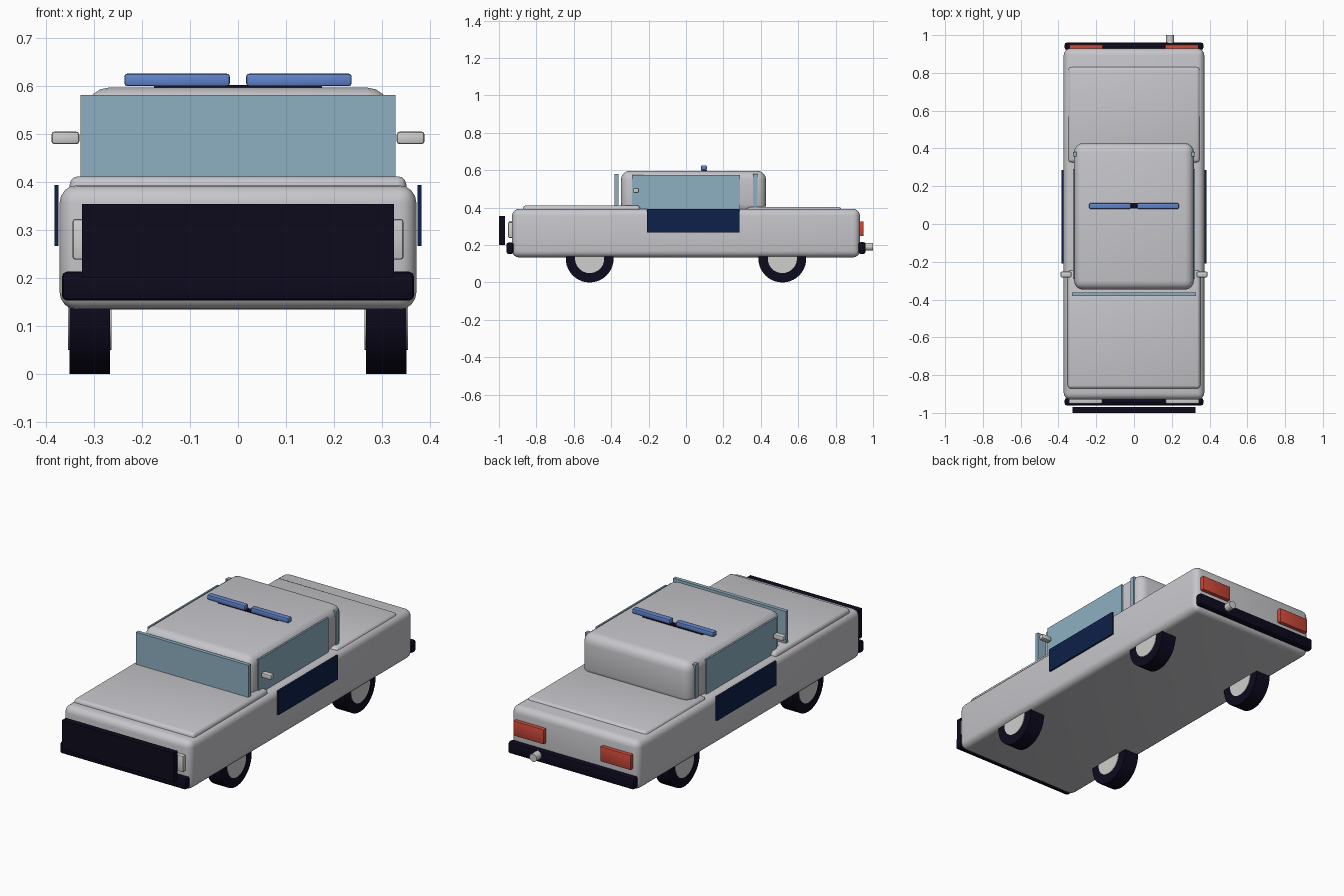
import bpy, bmesh, math
from mathutils import Matrix

if "Cube" in bpy.data.objects:
    bpy.data.objects.remove(bpy.data.objects["Cube"])


def material(name, r, g, b):
    m = bpy.data.materials.new(name)
    m.diffuse_color = (r, g, b, 1)
    m.use_nodes = True
    m.node_tree.nodes["Principled BSDF"].inputs["Base Color"].default_value = m.diffuse_color
    return m


SILVER = material("silver paint", 0.57, 0.57, 0.60)
CHROME = material("pale chrome", 0.62, 0.62, 0.61)
BLACK = material("blue black", 0.004, 0.003, 0.012)
GLASS = material("blue glass", 0.27, 0.43, 0.53)
NAVY = material("navy panel", 0.004, 0.015, 0.065)
BLUE = material("beacon blue", 0.12, 0.23, 0.60)
RED = material("tail red", 0.58, 0.065, 0.04)


def finish(name, bm, mat):
    me = bpy.data.meshes.new(name)
    bm.to_mesh(me)
    bm.free()
    ob = bpy.data.objects.new(name, me)
    bpy.context.collection.objects.link(ob)
    me.materials.append(mat)
    bpy.ops.object.select_all(action='DESELECT')
    ob.select_set(True)
    bpy.context.view_layer.objects.active = ob
    bpy.ops.object.shade_smooth_by_angle(angle=math.radians(35))
    return ob


def box(name, x, y, z, mat, bevel=0.0, segments=3):
    """Box given by its (min, max) along each axis, with rounded edges."""
    bm = bmesh.new()
    bmesh.ops.create_cube(bm, size=1)
    for v in bm.verts:
        v.co = [(lo + hi) / 2 + c * (hi - lo) for c, (lo, hi) in zip(v.co, (x, y, z))]
    if bevel:
        bmesh.ops.bevel(bm, geom=bm.edges[:], offset=bevel, segments=segments,
                        profile=0.5, affect='EDGES', clamp_overlap=True)
    return finish(name, bm, mat)


def pair(name, x, y, z, mat, bevel=0.0, segments=2):
    """Left and right copies of a box."""
    box("right_" + name, x, y, z, mat, bevel, segments)
    box("left_" + name, (-x[1], -x[0]), y, z, mat, bevel, segments)


def cylinder(name, radius, depth, centre, axis, mat, sides=40):
    bm = bmesh.new()
    turn = Matrix.Rotation(math.pi / 2, 4, 'Y' if axis == 'x' else 'X')
    bmesh.ops.create_cone(bm, cap_ends=True, segments=sides, radius1=radius, radius2=radius,
                          depth=depth, matrix=Matrix.Translation(centre) @ turn)
    return finish(name, bm, mat)


# Body shell
box("body", (-0.372, 0.372), (-0.93, 0.93), (0.134, 0.393), SILVER, 0.036, 4)
box("hood", (-0.351, 0.351), (-0.872, -0.245), (0.37, 0.412), SILVER, 0.018)
box("trunk_lid", (-0.349, 0.349), (0.325, 0.832), (0.36, 0.404), SILVER, 0.018)
box("cabin", (-0.317, 0.317), (-0.348, 0.428), (0.37, 0.597), SILVER, 0.048, 4)

# Windows
box("windshield", (-0.328, 0.328), (-0.382, -0.362), (0.40, 0.581), GLASS)
box("rear_window", (-0.322, 0.322), (0.357, 0.381), (0.39, 0.581), GLASS)
pair("side_window", (0.315, 0.324), (-0.29, 0.29), (0.39, 0.575), GLASS)

# Door panels and mirrors
pair("door_panel", (0.374, 0.383), (-0.208, 0.287), (0.267, 0.394), NAVY)
pair("mirror", (0.331, 0.389), (-0.282, -0.252), (0.479, 0.505), CHROME, 0.006)

# Roof beacons
box("beacon_base", (-0.175, 0.175), (0.082, 0.112), (0.59, 0.602), BLACK)
pair("beacon", (0.017, 0.237), (0.08, 0.111), (0.6, 0.626), BLUE, 0.006)

# Front end
box("push_bar", (-0.325, 0.325), (-1.0, -0.968), (0.2, 0.354), BLACK)
box("grille", (-0.153, 0.153), (-0.946, -0.92), (0.24, 0.325), BLACK)
pair("headlight", (0.168, 0.345), (-0.951, -0.92), (0.238, 0.323), CHROME, 0.006)
box("front_bumper", (-0.367, 0.367), (-0.96, -0.922), (0.153, 0.213), BLACK, 0.01, 2)

# Rear end
pair("tail_light", (0.164, 0.342), (0.92, 0.95), (0.248, 0.327), RED, 0.005)
box("rear_bumper", (-0.367, 0.367), (0.922, 0.96), (0.153, 0.215), BLACK, 0.01, 2)
cylinder("exhaust_pipe", 0.021, 0.09, (0.191, 0.955, 0.191), 'y', CHROME, 20)

# Wheels: dark tyre with a pale hub showing on both sides
for side, sx in (("right", 1), ("left", -1)):
    for end, y in (("front", -0.515), ("rear", 0.515)):
        cylinder(f"{end}_{side}_tyre", 0.128, 0.084, (sx * 0.309, y, 0.128), 'x', BLACK)
        cylinder(f"{end}_{side}_hub", 0.078, 0.09, (sx * 0.309, y, 0.128), 'x', CHROME)
